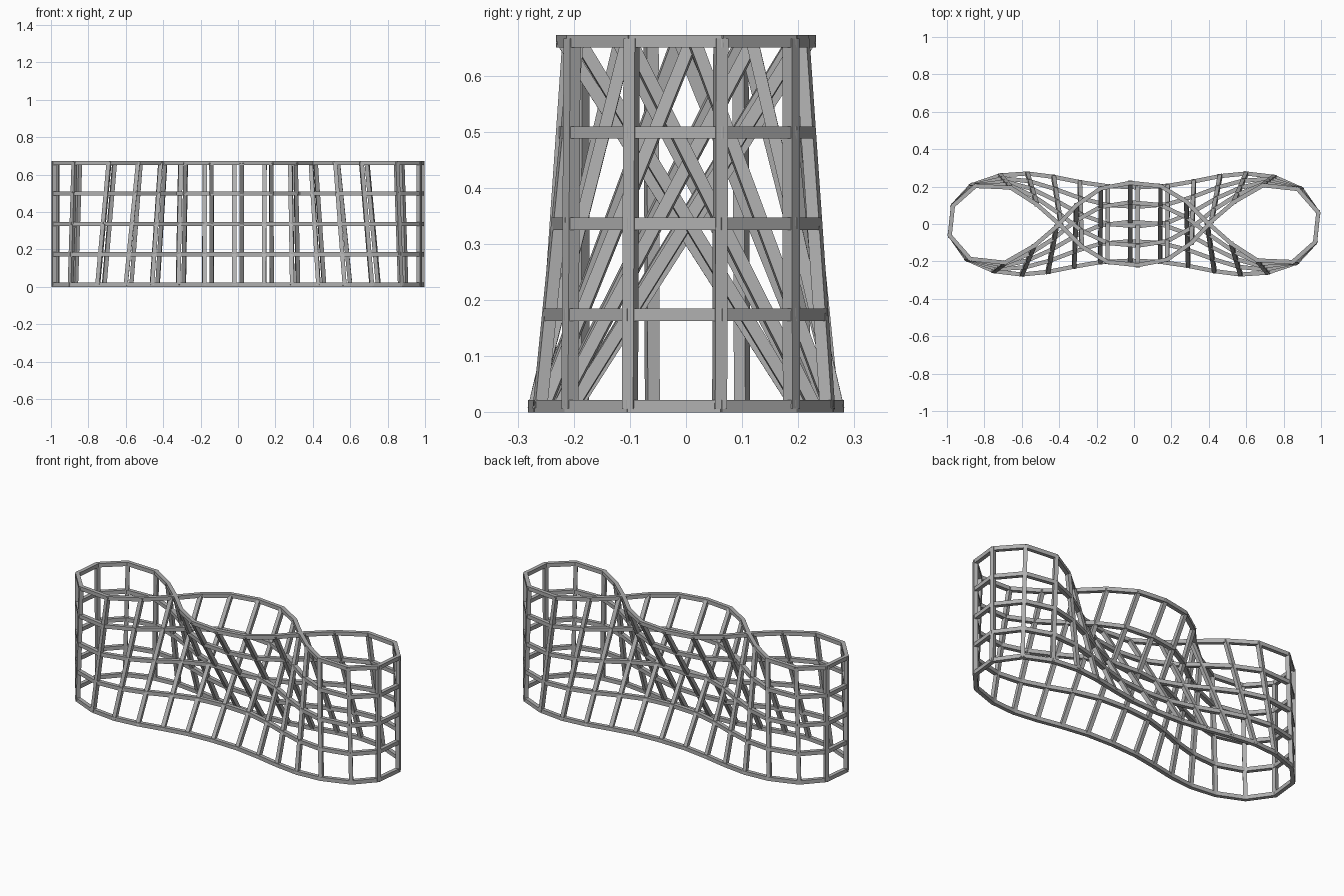
import bpy
import bmesh
from mathutils import Vector, Matrix

cube = bpy.data.objects.get("Cube")
if cube:
    bpy.data.objects.remove(cube, do_unlink=True)

THICK = 0.022
LOW, HIGH, LEVELS = 0.011, 0.661, 5

steel = bpy.data.materials.new("steel grey")
steel.use_nodes = True
colour = (0.43, 0.43, 0.43, 1)
steel.diffuse_color = colour
steel.node_tree.nodes["Principled BSDF"].inputs["Base Color"].default_value = colour

# Half of each plan outline; a half turn about z gives the other half
base_half = [(-.60, -.270), (-.46, -.256), (-.32, -.228), (-.18, -.204), (-.02, -.196),
             (.14, -.202), (.29, -.224), (.43, -.252), (.57, -.270), (.715, -.260),
             (.87, -.207), (.968, -.100), (.985, .060), (.895, .188), (.75, .252)]
top_half = [(-.535, -.118), (-.415, -.015), (-.308, .100), (-.178, .190), (-.02, .220),
            (.142, .203), (.28, .120), (.39, .010), (.52, -.105), (.66, -.195),
            (.848, -.203), (.968, -.097), (.985, .062), (.875, .187), (.69, .207)]


def full_loop(half, z):
    return [Vector((s * x, s * y, z)) for s in (1, -1) for x, y in half]


def add_bar(bm, a, b, guide, extra=0.0):
    """Square bar from a to b, one side turned towards the guide direction."""
    along = (b - a).normalized()
    side = along.cross(guide).normalized()
    up = side.cross(along)
    rot = Matrix((side, up, along)).transposed().to_4x4()
    size = Matrix.Diagonal((THICK, THICK, (b - a).length + extra, 1))
    bmesh.ops.create_cube(bm, size=1, matrix=Matrix.Translation((a + b) / 2) @ rot @ size)


def finish(bm, name):
    mesh = bpy.data.meshes.new(name)
    bm.to_mesh(mesh)
    bm.free()
    mesh.materials.append(steel)
    bpy.context.collection.objects.link(bpy.data.objects.new(name, mesh))


base = full_loop(base_half, LOW)
top = full_loop(top_half, HIGH)
count = len(base)

# Horizontal rings, blending from the base outline to the crossing top outline
names = ["base_ring", "lower_ring", "middle_ring", "upper_ring", "top_ring"]
for level, name in enumerate(names):
    ring = [p.lerp(q, level / (LEVELS - 1)) for p, q in zip(base, top)]
    bm = bmesh.new()
    for i in range(count):
        add_bar(bm, ring[i], ring[(i + 1) % count], Vector((0, 0, 1)), 0.006)
    finish(bm, name)

# Straight leaning columns
bm = bmesh.new()
for i in range(count):
    tangent = base[(i + 1) % count] - base[i - 1]
    add_bar(bm, base[i], top[i], tangent, 0.01)
finish(bm, "columns")
